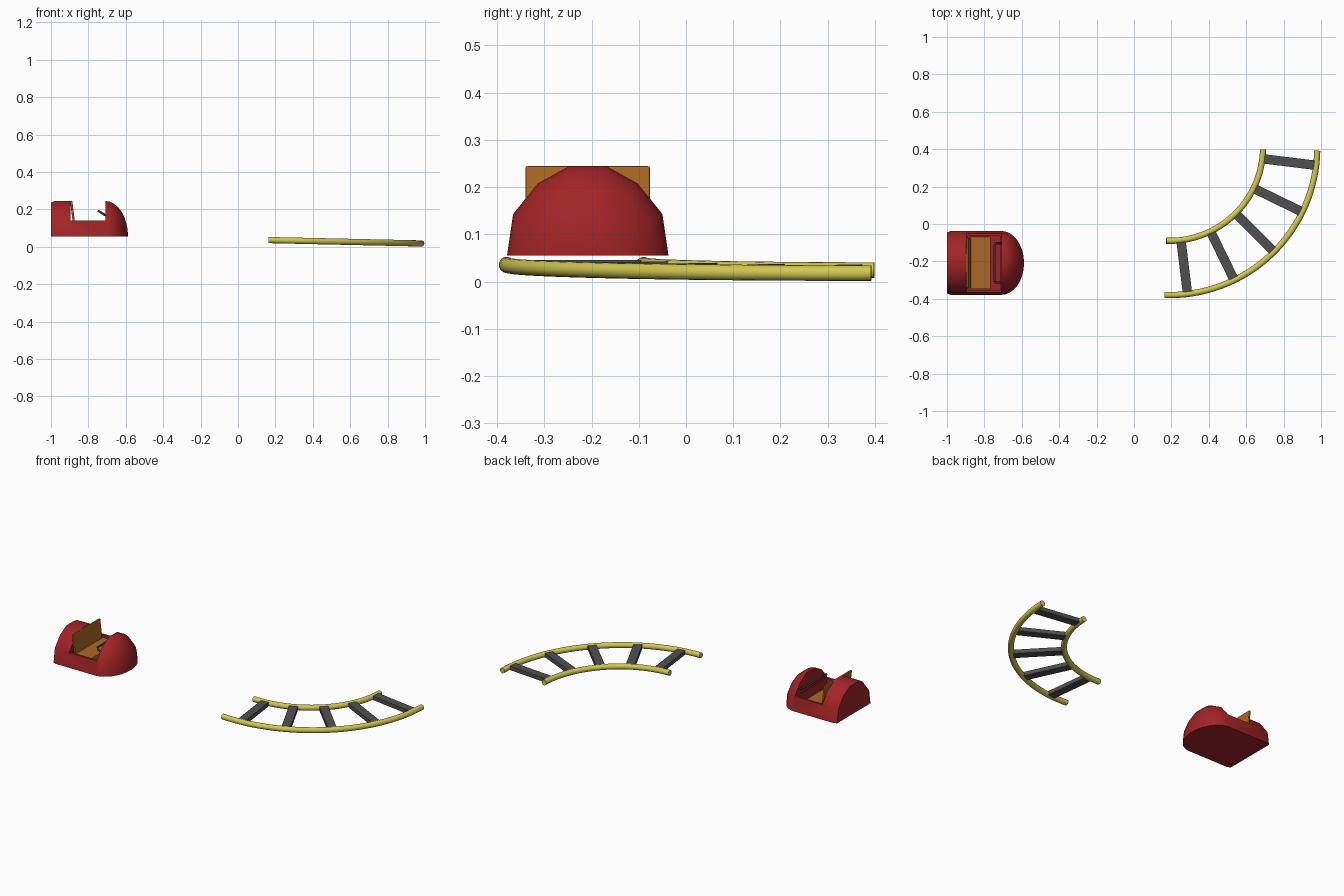
import bpy, bmesh, math
from mathutils import Vector, Matrix

if "Cube" in bpy.data.objects:
    bpy.data.objects.remove(bpy.data.objects["Cube"])


def material(name, rgb):
    m = bpy.data.materials.new(name)
    m.diffuse_color = (*rgb, 1)
    m.use_nodes = True
    m.node_tree.nodes["Principled BSDF"].inputs["Base Color"].default_value = m.diffuse_color
    return m


RED = material("deep red", (0.36, 0.017, 0.02))
ORANGE = material("seat orange", (0.42, 0.14, 0.018))
YELLOW = material("rail yellow", (0.64, 0.57, 0.085))
GREY = material("tie grey", (0.08, 0.08, 0.08))
DARK = material("bar dark grey", (0.035, 0.04, 0.045))


def finish(bm, name, mat, smooth=None):
    bmesh.ops.recalc_face_normals(bm, faces=bm.faces)
    me = bpy.data.meshes.new(name)
    bm.to_mesh(me)
    bm.free()
    if mat:
        me.materials.append(mat)
    if smooth:
        me.shade_smooth()
        me.set_sharp_from_angle(angle=math.radians(smooth))
    ob = bpy.data.objects.new(name, me)
    bpy.context.collection.objects.link(ob)
    return ob


def loft(name, rings, mat, smooth):
    """Skin a row of closed rings and cap both ends."""
    bm = bmesh.new()
    loops = [[bm.verts.new(p) for p in r] for r in rings]
    n = len(loops[0])
    for a, b in zip(loops, loops[1:]):
        for i in range(n):
            bm.faces.new((a[i], a[(i + 1) % n], b[(i + 1) % n], b[i]))
    bm.faces.new(loops[0])
    bm.faces.new(loops[-1])
    return finish(bm, name, mat, smooth)


def tube(name, path, radius, mat, sides=12):
    """Round tube following a list of points."""
    pts = [Vector(p) for p in path]
    rings = []
    for i, p in enumerate(pts):
        t = (pts[min(i + 1, len(pts) - 1)] - pts[max(i - 1, 0)]).normalized()
        s = t.cross(Vector((0, 0, 1))).normalized()
        u = s.cross(t)
        rings.append([p + radius * (math.cos(a) * s + math.sin(a) * u)
                      for a in (k * math.tau / sides for k in range(sides))])
    return loft(name, rings, mat, 50)


def box(name, size, matrix, mat, bevel=0):
    bm = bmesh.new()
    bmesh.ops.create_cube(bm, size=1, matrix=matrix @ Matrix.Diagonal((*size, 1)))
    if bevel:
        bmesh.ops.bevel(bm, geom=bm.edges[:], offset=bevel, segments=2,
                        profile=0.5, affect='EDGES')
    return finish(bm, name, mat)


def span(name, lo, hi, mat, bevel=0):
    lo, hi = Vector(lo), Vector(hi)
    return box(name, hi - lo, Matrix.Translation((lo + hi) / 2), mat, bevel)


# --- car body: arched section lofted into a domed nose ---
CY, BASE = -0.208, 0.055
half = [(0.171, 0), (0.158, 0.088), (0.106, 0.153), (0.039, 0.19)]
section = half + [(-y, z) for y, z in reversed(half)]


def ring(x, s):
    return [(x, CY + y * s, BASE + z * s) for y, z in section]


rings = [ring(-1.0, 0.95), ring(-0.98, 1.0), ring(-0.71, 1.0)]
for k in range(1, 9):
    t = math.radians(88) * k / 8
    rings.append(ring(-0.71 + 0.122 * math.sin(t), math.cos(t)))
body = loft("car_body", rings, RED, None)

# cockpit opening and foot well
cutters = [span("opening_cutter", (-0.896, -0.5, 0.141), (-0.708, 0.1, 0.4), None),
           span("well_cutter", (-0.89, CY - 0.145, 0.085), (-0.714, CY + 0.145, 0.3), None)]
for c in cutters:
    mod = body.modifiers.new("cut", 'BOOLEAN')
    mod.operation = 'DIFFERENCE'
    mod.solver = 'EXACT'
    mod.object = c
    c.hide_render = True
dg = bpy.context.evaluated_depsgraph_get()
cut_mesh = bpy.data.meshes.new_from_object(body.evaluated_get(dg))
body.modifiers.clear()
body.data = cut_mesh
cut_mesh.shade_smooth()
cut_mesh.set_sharp_from_angle(angle=math.radians(38))
for c in cutters:
    bpy.data.objects.remove(c)

# --- seat ---
span("seat_cushion", (-0.885, CY - 0.14, 0.08), (-0.766, CY + 0.14, 0.13), ORANGE, 0.004)
tilt = Matrix.Translation((-0.884, CY, 0.182)) @ Matrix.Rotation(math.radians(-7), 4, 'Y')
box("seat_back", (0.012, 0.264, 0.125), tilt, ORANGE, 0.004)

# --- lap bar: cross piece with two arms into the nose ---
tube("lap_bar", [(-0.705, CY - 0.105, 0.166), (-0.738, CY - 0.105, 0.187),
                 (-0.746, CY - 0.097, 0.191), (-0.746, CY + 0.097, 0.191),
                 (-0.738, CY + 0.105, 0.187), (-0.705, CY + 0.105, 0.166)],
     0.006, DARK, 8)

# --- curved track, sloping gently down towards +x ---
CX, CYT = 0.19, 0.41


def track(r, deg):
    a = math.radians(deg)
    x = CX + r * math.cos(a)
    return Vector((x, CYT + r * math.sin(a), 0.036 - 0.0221 * (x - 0.165)))


for name, r in (("inner_rail", 0.5), ("outer_rail", 0.79)):
    tube(name, [track(r, -92 + 90.7 * k / 32) for k in range(33)], 0.0165, YELLOW, 16)

for i in range(5):
    deg = -83 + 19 * i
    a, b = track(0.5, deg), track(0.785, deg)
    along = (b - a).normalized()
    side = Vector((0, 0, 1)).cross(along).normalized()
    up = along.cross(side)
    m = Matrix((along, side, up)).transposed().to_4x4()
    m.translation = (a + b) / 2
    box(f"cross_tie_{i + 1}", ((b - a).length, 0.05, 0.024), m, GREY)
